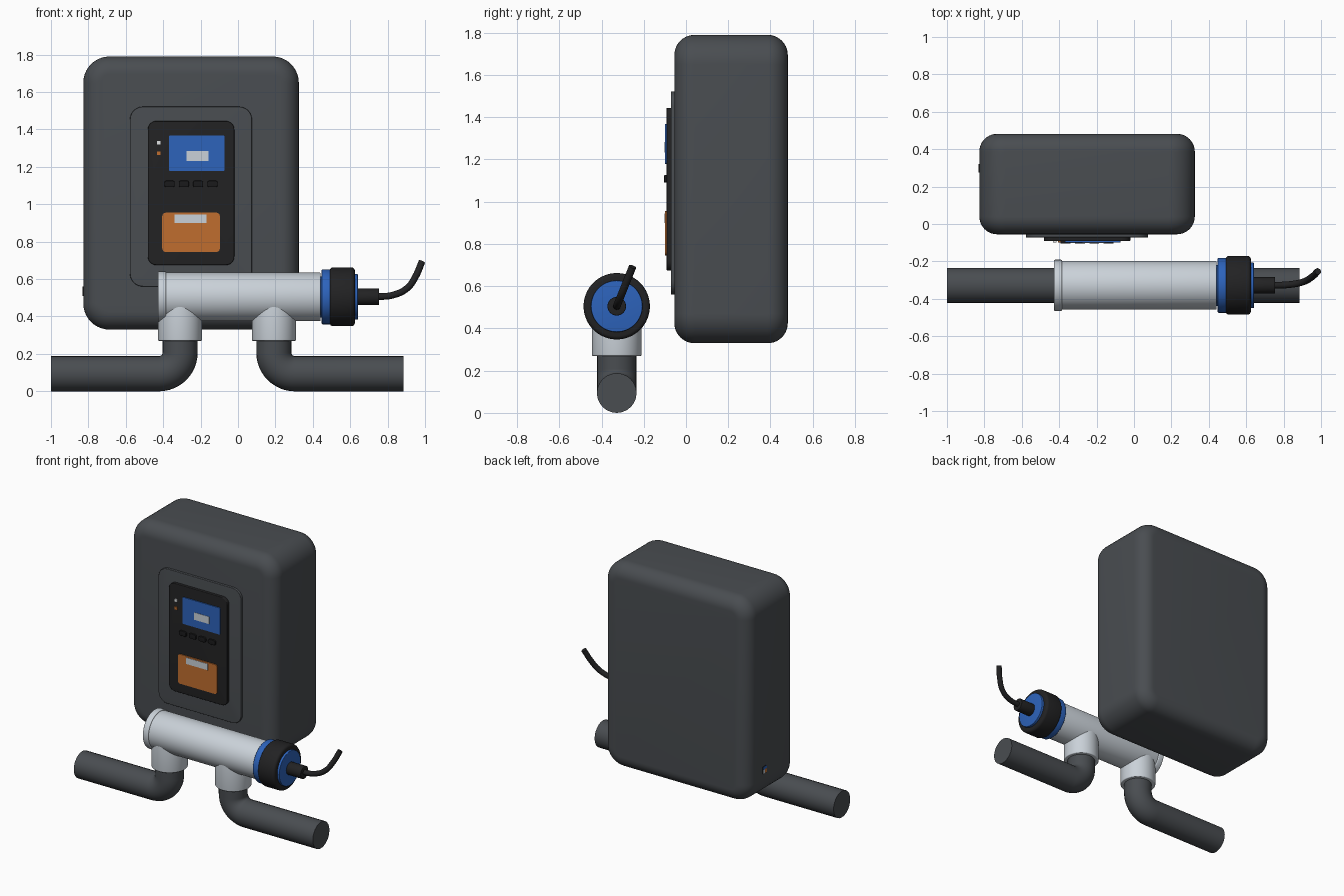
import bpy, bmesh, math
from mathutils import Vector, Matrix

cube = bpy.data.objects.get("Cube")
if cube:
    bpy.data.objects.remove(cube, do_unlink=True)


def material(name, r, g, b):
    m = bpy.data.materials.new(name)
    m.use_nodes = True
    m.diffuse_color = (r, g, b, 1)
    m.node_tree.nodes["Principled BSDF"].inputs["Base Color"].default_value = (r, g, b, 1)
    return m


GREY = material("dark_grey", 0.067, 0.074, 0.082)
BLACK = material("black", 0.016, 0.016, 0.017)
BUTTON = material("button_black", 0.010, 0.010, 0.011)
BLUE = material("blue", 0.026, 0.125, 0.50)
ORANGE = material("orange", 0.53, 0.155, 0.028)
LIGHT = material("light_grey", 0.59, 0.64, 0.69)
WHITE = material("lamp_white", 0.75, 0.77, 0.78)


def finish(name, mesh, mat):
    obj = bpy.data.objects.new(name, mesh)
    bpy.context.collection.objects.link(obj)
    mesh.materials.clear()
    mesh.materials.append(mat)
    bpy.ops.object.select_all(action='DESELECT')
    obj.select_set(True)
    bpy.context.view_layer.objects.active = obj
    bpy.ops.object.shade_smooth_by_angle(angle=math.radians(35))
    return obj


def from_bmesh(name, bm, mat):
    bmesh.ops.recalc_face_normals(bm, faces=bm.faces)
    mesh = bpy.data.meshes.new(name)
    bm.to_mesh(mesh)
    bm.free()
    return finish(name, mesh, mat)


def plate(name, x0, x1, z0, z1, front, back, mat, radius=0.0, bevel=0.0, both=False, segs=8):
    """Rounded rectangle in the xz plane, extruded along y."""
    bm = bmesh.new()
    corners = [(x1, z1, -1, -1), (x0, z1, 1, -1), (x0, z0, 1, 1), (x1, z0, -1, 1)]
    verts = []
    for i, (x, z, sx, sz) in enumerate(corners):
        steps = segs if radius else 0
        for k in range(steps + 1):
            a = math.pi / 2 * (i + k / max(steps, 1))
            verts.append(bm.verts.new((x + radius * (sx + math.cos(a)) if radius else x, front,
                                       z + radius * (sz + math.sin(a)) if radius else z)))
    face = bm.faces.new(verts)
    out = bmesh.ops.extrude_face_region(bm, geom=[face])
    bmesh.ops.translate(bm, vec=(0, back - front, 0),
                        verts=[g for g in out["geom"] if isinstance(g, bmesh.types.BMVert)])
    if bevel:
        rims = [front, back] if both else [front]
        edges = [e for e in bm.edges
                 if any(all(abs(v.co.y - y) < 1e-5 for v in e.verts) for y in rims)]
        bmesh.ops.bevel(bm, geom=edges, offset=bevel, segments=segs, profile=0.5, affect='EDGES')
    return from_bmesh(name, bm, mat)


def cylinder(name, start, axis, length, radius, mat, bevel=0.0, sides=64):
    """Round bar from a start point along an axis, with optional rounded rims."""
    bm = bmesh.new()
    bmesh.ops.create_cone(bm, cap_ends=True, segments=sides, radius1=radius, radius2=radius, depth=length)
    if bevel:
        rims = [e for e in bm.edges if abs(e.verts[0].co.z - e.verts[1].co.z) < 1e-6]
        bmesh.ops.bevel(bm, geom=rims, offset=bevel, segments=4, profile=0.5, affect='EDGES')
    axis = Vector(axis)
    turn = Vector((0, 0, 1)).rotation_difference(axis).to_matrix().to_4x4()
    bm.transform(Matrix.Translation(Vector(start) + axis * length / 2) @ turn)
    return from_bmesh(name, bm, mat)


def tube(name, points, radius, mat, smooth=False):
    """Round tube swept along a path."""
    curve = bpy.data.curves.new(name + "_path", 'CURVE')
    curve.dimensions = '3D'
    curve.bevel_depth = radius
    curve.bevel_resolution = 10
    curve.use_fill_caps = True
    if smooth:
        spline = curve.splines.new('BEZIER')
        spline.bezier_points.add(len(points) - 1)
        for bp, p in zip(spline.bezier_points, points):
            bp.co = p
            bp.handle_left_type = bp.handle_right_type = 'AUTO'
    else:
        spline = curve.splines.new('POLY')
        spline.points.add(len(points) - 1)
        for sp, p in zip(spline.points, points):
            sp.co = (*p, 1)
    path = bpy.data.objects.new(name + "_path", curve)
    bpy.context.collection.objects.link(path)
    graph = bpy.context.evaluated_depsgraph_get()
    mesh = bpy.data.meshes.new_from_object(path.evaluated_get(graph))
    mesh.name = name
    bpy.data.objects.remove(path, do_unlink=True)
    return finish(name, mesh, mat)


# Control box
plate("case", -0.827, 0.325, 0.33, 1.79, -0.055, 0.482, GREY, radius=0.14, bevel=0.095, both=True, segs=10)
plate("bezel", -0.578, 0.075, 0.56, 1.522, -0.072, -0.03, GREY, radius=0.07, bevel=0.004, segs=6)
plate("control_panel", -0.482, -0.02, 0.675, 1.445, -0.092, -0.06, BLACK, radius=0.045, bevel=0.005, segs=6)

# Screen, lamps and label
plate("screen", -0.37, -0.072, 1.178, 1.368, -0.099, -0.09, BLUE, radius=0.008, segs=4)
plate("screen_readout", -0.275, -0.157, 1.232, 1.284, -0.101, -0.095, LIGHT)
plate("upper_lamp", -0.434, -0.414, 1.319, 1.339, -0.098, -0.09, WHITE)
plate("lower_lamp", -0.434, -0.414, 1.263, 1.283, -0.098, -0.09, ORANGE)
plate("lower_label", -0.405, -0.097, 0.745, 0.955, -0.099, -0.09, ORANGE, radius=0.018, segs=4)
plate("label_strip", -0.34, -0.168, 0.90, 0.945, -0.101, -0.095, LIGHT)
for i in range(4):
    x = -0.366 + i * 0.0765
    plate(f"button_{i + 1}", x - 0.027, x + 0.027, 1.091, 1.126, -0.104, -0.09, BUTTON,
          radius=0.01, bevel=0.003, segs=4)


# Small badge on the side of the case
def side_patch(name, y0, y1, z0, z1, x, mat):
    bm = bmesh.new()
    bmesh.ops.create_cube(bm, size=1)
    bm.transform(Matrix.Translation((x, (y0 + y1) / 2, (z0 + z1) / 2))
                 @ Matrix.Diagonal((0.006, y1 - y0, z1 - z0, 1)))
    from_bmesh(name, bm, mat)


side_patch("badge_plate", 0.275, 0.32, 0.51, 0.56, -0.828, BLACK)
side_patch("badge_blue", 0.278, 0.317, 0.54, 0.558, -0.829, BLUE)
side_patch("badge_light", 0.30, 0.317, 0.512, 0.538, -0.829, LIGHT)
side_patch("badge_orange", 0.278, 0.298, 0.512, 0.538, -0.829, ORANGE)

# Horizontal cell housing
CY, CZ = -0.328, 0.505
X = (1, 0, 0)


def cell(name, x0, x1, radius, mat, bevel=0.0):
    cylinder(name, (x0, CY, CZ), X, x1 - x0, radius, mat, bevel)


cell("cell_body", -0.40, 0.442, 0.13, LIGHT, 0.006)
cell("cell_end_cap", -0.428, -0.385, 0.137, LIGHT, 0.006)
cell("cell_neck", 0.40, 0.50, 0.11, BLUE)
cell("blue_collar", 0.447, 0.495, 0.147, BLUE, 0.006)
cell("lock_nut", 0.49, 0.625, 0.157, BLACK, 0.018)
cell("blue_end_disc", 0.60, 0.641, 0.122, BLUE, 0.004)
cell("cable_gland", 0.63, 0.755, 0.044, BLACK, 0.004)

# Cable
tube("cable", [(x, CY + 0.4 * (z - CZ), z) for x, z in
               ((0.74, 0.505), (0.83, 0.515), (0.905, 0.552), (0.95, 0.615), (0.983, 0.692))],
     0.018, BLACK, smooth=True)

# Tee sleeves and bent pipes
PIPE, BEND = 0.094, 0.112
for side, sign, x, end in (("right", -1, -0.31, -1.0), ("left", 1, 0.192, 0.885)):
    cylinder(f"{side}_sleeve", (x, CY, 0.27), (0, 0, 1), CZ - 0.27, 0.118, LIGHT, 0.006)
    path = [(end, CY, PIPE)]
    for k in range(13):
        a = math.pi / 2 * k / 12
        path.append((x + sign * BEND * (1 - math.sin(a)), CY, PIPE + BEND * (1 - math.cos(a))))
    path.append((x, CY, 0.42))
    tube(f"{side}_pipe", path, PIPE, GREY)
